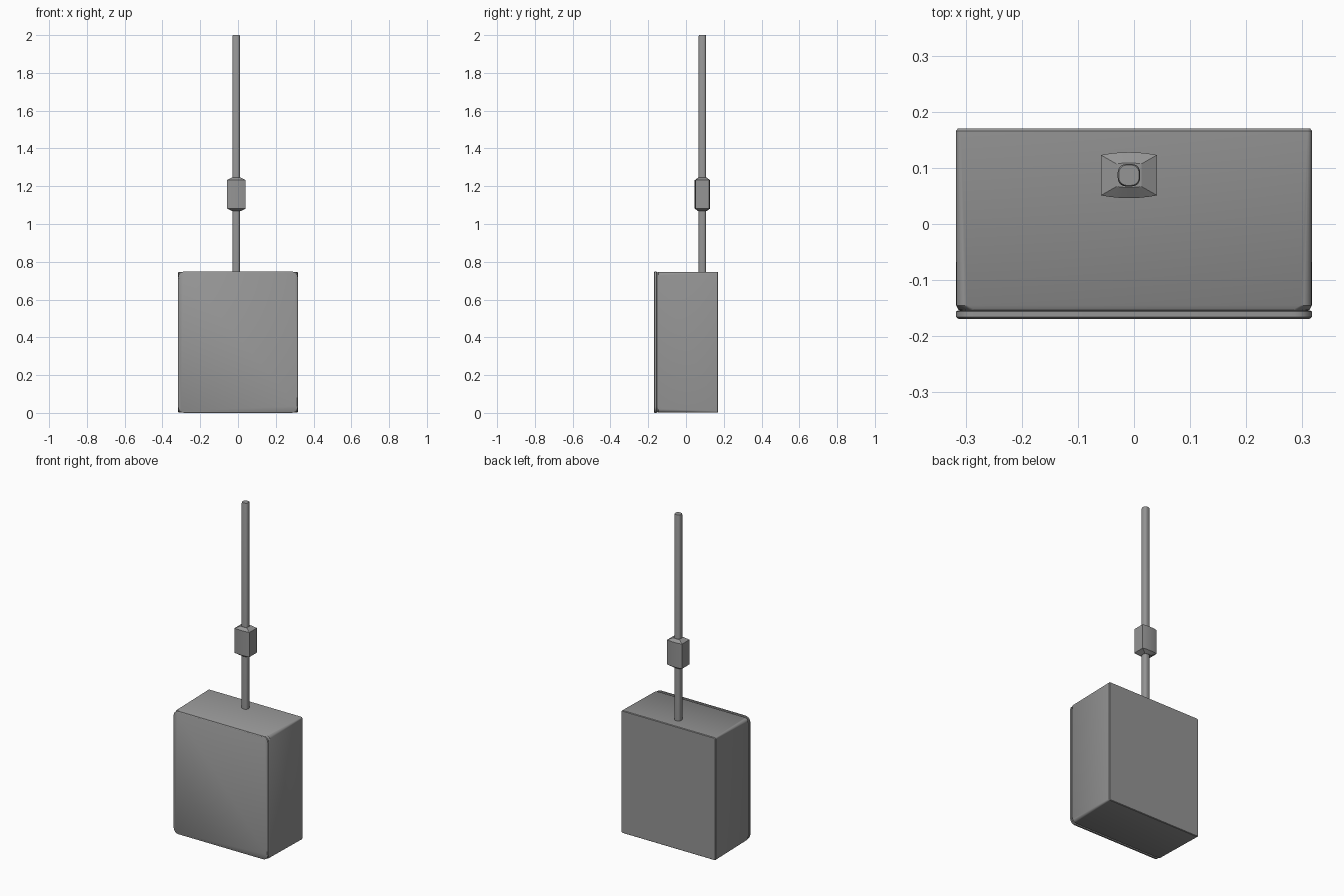
import bpy, bmesh
from math import cos, sin, pi, radians
from mathutils import Vector

cube = bpy.data.objects.get("Cube")
if cube:
    bpy.data.objects.remove(cube, do_unlink=True)

grey = bpy.data.materials.new("matte grey")
grey.use_nodes = True
colour = (0.3, 0.3, 0.3, 1)
grey.diffuse_color = colour
grey.node_tree.nodes["Principled BSDF"].inputs["Base Color"].default_value = colour


def rounded_rect(hw, hh, r, steps=5):
    """Outline of a rounded rectangle, counter-clockwise."""
    pts = []
    for k, (sx, sy) in enumerate([(1, 1), (-1, 1), (-1, -1), (1, -1)]):
        for i in range(steps + 1):
            a = (k + i / steps) * pi / 2
            pts.append((sx * (hw - r) + r * cos(a), sy * (hh - r) + r * sin(a)))
    return pts


def loft(name, outlines, place, angle=30):
    """Skin a stack of (height, outline) pairs and cap both ends."""
    bm = bmesh.new()
    rings = [[bm.verts.new(place(u, v, h)) for u, v in pts] for h, pts in outlines]
    n = len(rings[0])
    for a, b in zip(rings, rings[1:]):
        for i in range(n):
            j = (i + 1) % n
            bm.faces.new((a[i], a[j], b[j], b[i]))
    bm.faces.new(rings[0][::-1])
    bm.faces.new(rings[-1])
    bmesh.ops.recalc_face_normals(bm, faces=bm.faces)
    mesh = bpy.data.meshes.new(name)
    bm.to_mesh(mesh)
    bm.free()
    mesh.materials.append(grey)
    obj = bpy.data.objects.new(name, mesh)
    bpy.context.collection.objects.link(obj)
    bpy.ops.object.select_all(action="DESELECT")
    obj.select_set(True)
    bpy.context.view_layer.objects.active = obj
    bpy.ops.object.shade_smooth_by_angle(angle=radians(angle))
    return obj


# Case: nearly square corners at the back, rounder towards the front
def along_depth(u, v, y):
    return Vector((u, y, v + 0.374))

case = [(y, rounded_rect(w, h, r)) for y, w, h, r in [
    (0.17, 0.314, 0.37, 0.006), (0.166, 0.317, 0.373, 0.008),
    (-0.145, 0.317, 0.373, 0.02), (-0.153, 0.313, 0.369, 0.03),
    (-0.155, 0.308, 0.364, 0.03)]]
loft("case", case, along_depth)

# Front panel with softened rim
panel = [(y, rounded_rect(w, w + 0.057, 0.032)) for y, w in [
    (-0.154, 0.313), (-0.156, 0.317), (-0.166, 0.317), (-0.169, 0.313)]]
loft("front_panel", panel, along_depth)


# Rod and its joint share one upright axis
def along_height(u, v, z):
    return Vector((u - 0.009, v + 0.087, z))

rod = [(z, rounded_rect(r, r, r * 0.75)) for z, r in [
    (0.74, 0.02), (1.994, 0.02), (2.0, 0.018)]]
loft("rod", rod, along_height)


# Joint: box with gently bowed front and back, tapered at both ends
def bowed_rect(hw, hh, bow, steps=6):
    top = [(hw * (1 - 2 * i / steps), hh + bow * (1 - (1 - 2 * i / steps) ** 2))
           for i in range(steps + 1)]
    return top + [(-x, -y) for x, y in top]

joint = [(z, bowed_rect(w, h, b)) for z, w, h, b in [
    (1.068, 0.022, 0.02, 0.002), (1.082, 0.05, 0.036, 0.005),
    (1.232, 0.05, 0.036, 0.005), (1.246, 0.022, 0.02, 0.002)]]
loft("rod_joint", joint, along_height, 20)
